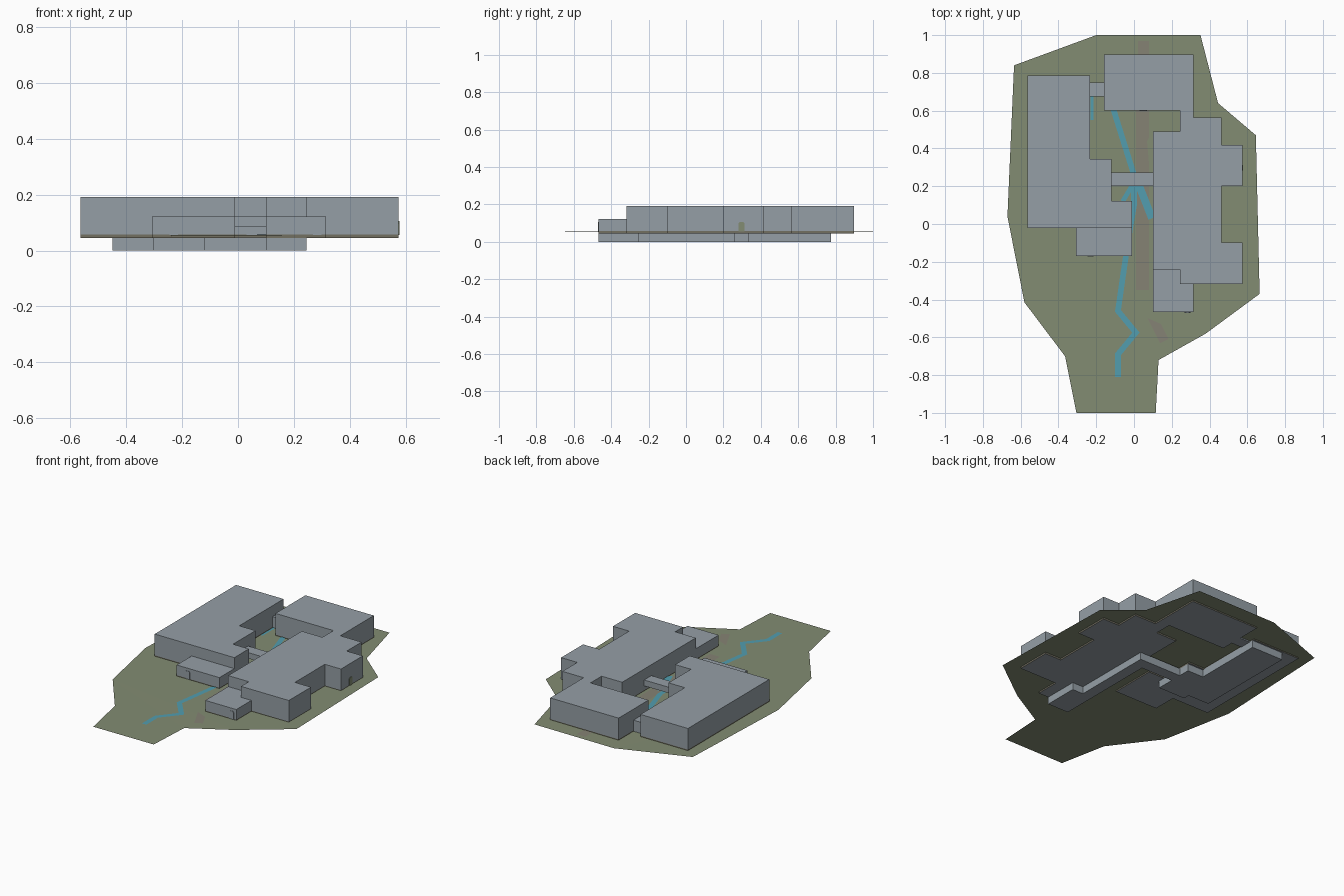
import bpy, bmesh, math
from mathutils import Vector

if "Cube" in bpy.data.objects:
    bpy.data.objects.remove(bpy.data.objects["Cube"])


def mat(name, rgb):
    m = bpy.data.materials.new(name)
    m.diffuse_color = (*rgb, 1)
    m.use_nodes = True
    m.node_tree.nodes["Principled BSDF"].inputs["Base Color"].default_value = m.diffuse_color
    return m


GREY = mat("building_grey", (0.30, 0.345, 0.38))
GRASS = mat("grass_olive", (0.225, 0.262, 0.17))
WATER = mat("water_blue", (0.085, 0.34, 0.43))
PATH = mat("path_taupe", (0.235, 0.225, 0.175))
PLINTH = mat("plinth_brown", (0.17, 0.16, 0.12))


def finish(bm, name, *mats):
    me = bpy.data.meshes.new(name)
    bm.to_mesh(me)
    bm.free()
    ob = bpy.data.objects.new(name, me)
    bpy.context.collection.objects.link(ob)
    for m in mats:
        me.materials.append(m)
    return ob


def land(x, y):
    """Gentle rise of the site towards the east side."""
    return 0.052 + 0.006 * max(0.0, x)


def prism(name, pts, z0, z1, base=None):
    """Flat-roofed block from a footprint, with an optional plinth band."""
    bm = bmesh.new()
    levels = [z0, base, z1] if base else [z0, z1]
    rings = [[bm.verts.new((x, y, z)) for x, y in pts] for z in levels]
    n = len(pts)
    for k in range(len(rings) - 1):
        for i in range(n):
            j = (i + 1) % n
            f = bm.faces.new((rings[k][i], rings[k][j], rings[k + 1][j], rings[k + 1][i]))
            f.material_index = 1 if base and k == 0 else 0
    bm.faces.new(rings[-1])
    bm.faces.new(rings[0][::-1])
    bmesh.ops.recalc_face_normals(bm, faces=bm.faces)
    return finish(bm, name, GREY, PLINTH)


def rect(x0, y0, x1, y1):
    return [(x0, y0), (x1, y0), (x1, y1), (x0, y1)]


def ribbon(name, pts, width, m, lift):
    """Flat strip following a path on the land, mitred at its bends."""
    bm = bmesh.new()
    p = [Vector(q) for q in pts]
    prev = None
    for i, q in enumerate(p):
        a = (q - p[max(i - 1, 0)]).normalized()
        b = (p[min(i + 1, len(p) - 1)] - q).normalized()
        t = (a + b).normalized()
        nrm = Vector((-t.y, t.x))
        ref = b if b.length else a
        w = width / 2 / max(0.5, t.dot(ref))
        row = [bm.verts.new((*(q + nrm * s), land(q.x, q.y) + lift)) for s in (w, -w)]
        if prev:
            bm.faces.new((prev[0], prev[1], row[1], row[0]))
        prev = row
    return finish(bm, name, m)


# Site
outline = [(-.635, .84), (-.67, .04), (-.58, -.415), (-.365, -.70), (-.305, -1), (.115, -1),
           (.13, -.72), (.38, -.58), (.665, -.37), (.645, .47), (.445, .64), (.352, 1), (-.2, 1)]
bm = bmesh.new()
bm.faces.new([bm.verts.new((x, y, land(x, y))) for x, y in outline])
bmesh.ops.triangulate(bm, faces=bm.faces)
finish(bm, "site_ground", GRASS)

# Main buildings
FLOOR, BAND, LOW, HIGH = 0.045, 0.058, 0.122, 0.191
west = [(-.563, -.022), (-.01, -.022), (-.01, .122), (-.12, .122), (-.12, .345),
        (-.233, .345), (-.233, .785), (-.563, .785)]
east = [(.1, .49), (.1, -.24), (.243, -.24), (.243, -.317), (.575, -.317), (.575, -.097),
        (.463, -.097), (.463, .2), (.575, .2), (.575, .417), (.463, .417), (.463, .565),
        (.315, .565), (.315, .6), (.243, .6), (.243, .49)]
prism("west_building", west, FLOOR, HIGH, BAND)
prism("east_building", east, FLOOR, HIGH, BAND)
prism("north_building", rect(-.16, .6, .315, .897), FLOOR, HIGH, BAND)

# Low annexes and links
prism("west_annex", rect(-.307, -.17, -.01, -.022), FLOOR, LOW, BAND)
prism("east_annex", [(.1, -.467), (.315, -.467), (.315, -.317), (.243, -.317),
                     (.243, -.24), (.1, -.24)], FLOOR, LOW, BAND)
prism("north_link", rect(-.233, .675, -.16, .75), FLOOR, LOW)
prism("court_bridge", rect(-.12, .2, .1, .272), 0.085, LOW)

# Basement under the buildings
basement = [(.1, -.467), (.245, -.467), (.245, -.25), (.17, -.25), (.17, .262), (-.12, .262),
            (-.12, .335), (-.23, .335), (-.23, .775), (-.45, .775), (-.45, .12), (-.305, .12),
            (-.305, .08), (-.12, .08), (-.12, .19), (.1, .19)]
prism("basement", basement, 0.0, 0.047)

# Stream and its branches
ribbon("stream", [(-.11, .61), (.0, .26), (.0, .1), (-.03, -.08), (-.085, -.46),
                  (.01, -.575), (-.085, -.69), (-.085, -.81)], .03, WATER, .003)
ribbon("stream_east_branch", [(.02, .22), (.06, .12), (.095, .03)], .04, WATER, .004)
ribbon("stream_west_branch", [(.0, .22), (-.06, .12)], .025, WATER, .004)
ribbon("pond_strip", [(-.222, .675), (-.222, .55)], .015, WATER, .003)

# Footpaths
ribbon("court_path", [(.045, .6), (.045, -.35)], .07, PATH, .0015)
ribbon("north_path", [(.05, .89), (.05, .97)], .06, PATH, .0015)
ribbon("south_path", [(.05, -.4), (.16, -.62)], .05, PATH, .001)


# Doors as thin plates with chamfered heads
def door(name, x, y, axis, side, m, w=.03, h=.105):
    z0, c = .055, .006
    prof = [(-w / 2, z0), (w / 2, z0), (w / 2, h - c), (w / 2 - c, h), (-w / 2 + c, h), (-w / 2, h - c)]
    bm = bmesh.new()
    d = .003 * side
    vs = [bm.verts.new((x + d, y + u, z) if axis == 'x' else (x + u, y + d, z)) for u, z in prof]
    f = bm.faces.new(vs)
    r = bmesh.ops.extrude_face_region(bm, geom=[f])
    off = (-d, 0, 0) if axis == 'x' else (0, -d, 0)
    bmesh.ops.translate(bm, vec=off, verts=[v for v in r['geom'] if isinstance(v, bmesh.types.BMVert)])
    bmesh.ops.recalc_face_normals(bm, faces=bm.faces)
    finish(bm, name, m)


door("west_annex_door", -.23, -.17, 'y', -1, GREY)
door("east_annex_door", .283, -.467, 'y', -1, GREY)
door("east_door", .575, .297, 'x', 1, GRASS)
door("north_court_door", .05, .6, 'y', -1, GREY, w=.04)
